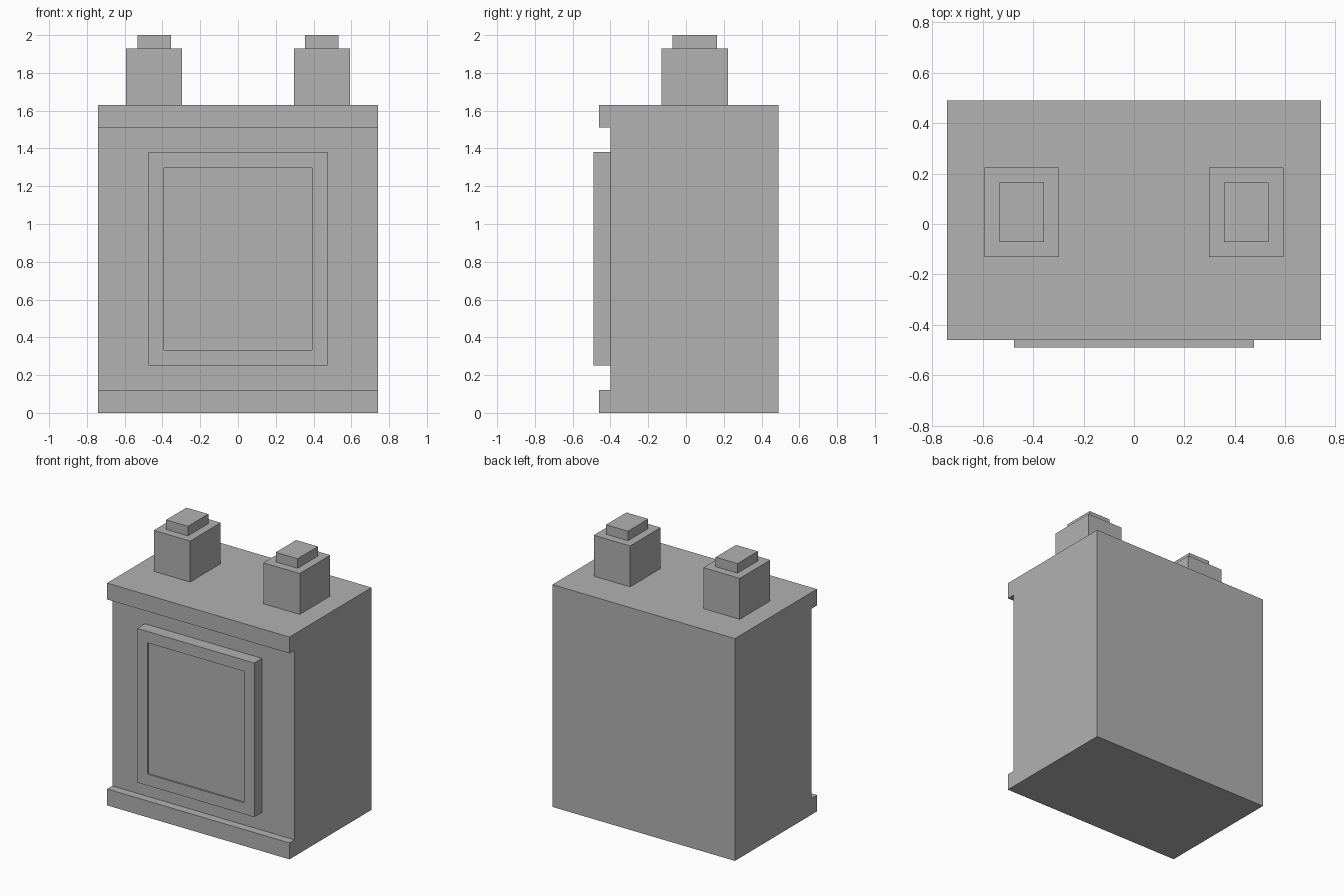
import bpy, bmesh
from mathutils import Vector

if "Cube" in bpy.data.objects:
    bpy.data.objects.remove(bpy.data.objects["Cube"])

grey = bpy.data.materials.new("plain_grey")
grey.diffuse_color = (0.445, 0.445, 0.445, 1)
grey.use_nodes = True
grey.node_tree.nodes["Principled BSDF"].inputs["Base Color"].default_value = grey.diffuse_color


def finish(name, bm):
    bmesh.ops.recalc_face_normals(bm, faces=bm.faces[:])
    mesh = bpy.data.meshes.new(name)
    bm.to_mesh(mesh)
    bm.free()
    mesh.materials.append(grey)
    obj = bpy.data.objects.new(name, mesh)
    bpy.context.collection.objects.link(obj)
    return obj


def box_mesh(lo, hi):
    lo, hi = Vector(lo), Vector(hi)
    bm = bmesh.new()
    bmesh.ops.create_cube(bm, size=1)
    bmesh.ops.scale(bm, vec=hi - lo, verts=bm.verts)
    bmesh.ops.translate(bm, vec=(lo + hi) / 2, verts=bm.verts)
    return bm


# Case: side profile (y, z) with top and bottom lips, extruded across x
profile = [(-0.46, 0), (0.49, 0), (0.49, 1.63), (-0.46, 1.63),
           (-0.46, 1.51), (-0.40, 1.51), (-0.40, 0.12), (-0.46, 0.12)]
bm = bmesh.new()
side = bm.faces.new([bm.verts.new((-0.74, y, z)) for y, z in profile])
ext = bmesh.ops.extrude_face_region(bm, geom=[side], use_keep_orig=True)
bmesh.ops.translate(bm, vec=(1.48, 0, 0),
                    verts=[g for g in ext["geom"] if isinstance(g, bmesh.types.BMVert)])
finish("case", bm)

# Front panel: raised plate with a shallow recessed window
bm = box_mesh((-0.475, -0.49, 0.25), (0.475, -0.40, 1.38))
front = min(bm.faces, key=lambda f: f.calc_center_median().y)
bmesh.ops.inset_region(bm, faces=[front], thickness=0.118)
ext = bmesh.ops.extrude_face_region(bm, geom=[front])
bmesh.ops.translate(bm, vec=(0, 0.012, 0),
                    verts=[g for g in ext["geom"] if isinstance(g, bmesh.types.BMVert)])
if front.is_valid:
    bmesh.ops.delete(bm, geom=[front], context='FACES_ONLY')
finish("front_panel", bm)

# Terminals: a post with a smaller cap, mirrored across x
for name, lo, hi in (("terminal_post", (0.297, -0.13, 1.63), (0.592, 0.223, 1.93)),
                     ("terminal_cap", (0.356, -0.071, 1.93), (0.533, 0.164, 2.0))):
    obj = finish(name, box_mesh(lo, hi))
    obj.modifiers.new("mirror", 'MIRROR')
